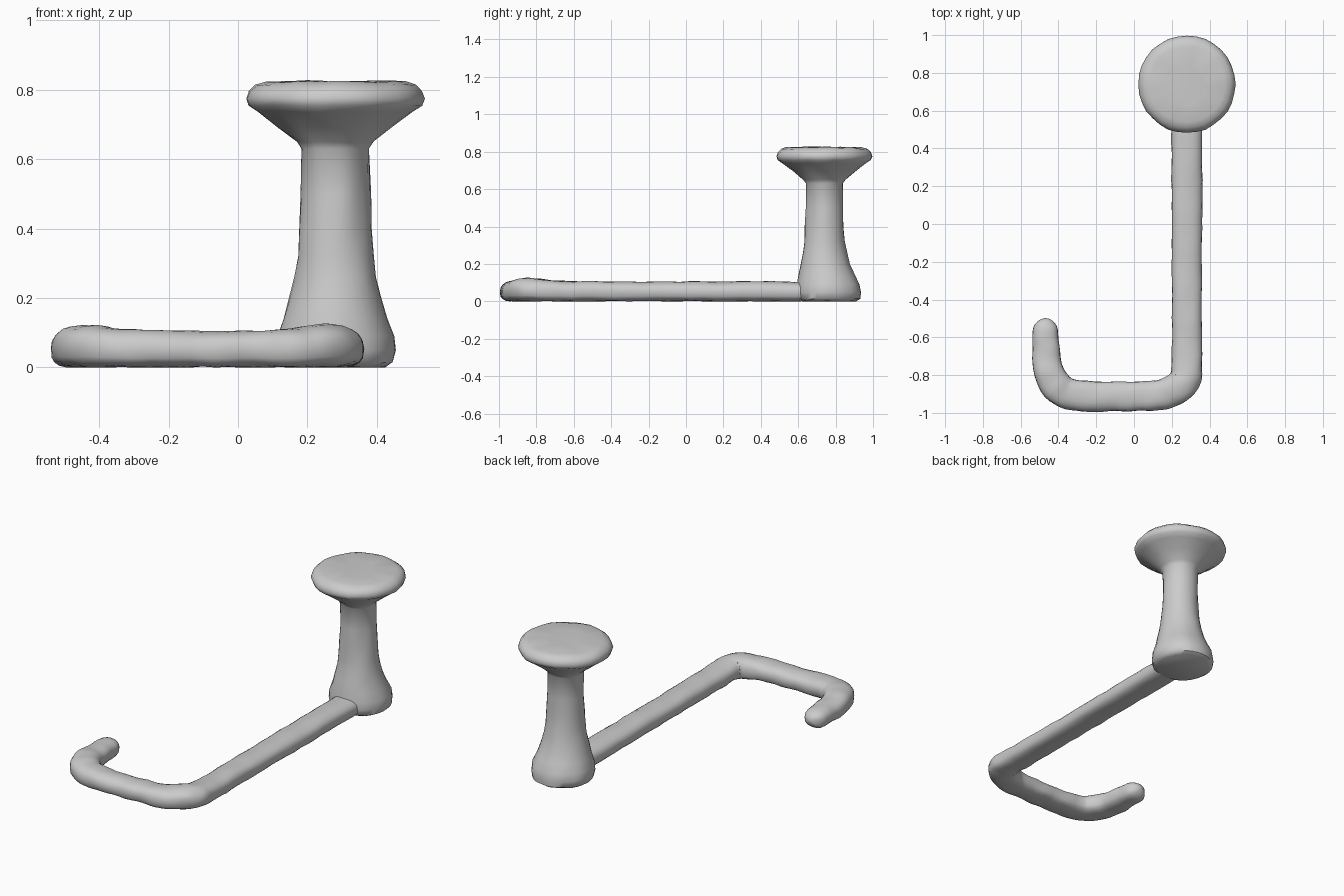
import bpy, bmesh, math
from mathutils import Vector, noise

if "Cube" in bpy.data.objects:
    bpy.data.objects.remove(bpy.data.objects["Cube"])

grey = bpy.data.materials.new("plain grey")
grey.use_nodes = True
grey.diffuse_color = (0.6, 0.6, 0.6, 1)
grey.node_tree.nodes["Principled BSDF"].inputs["Base Color"].default_value = (0.6, 0.6, 0.6, 1)


def loft(name, rings, wobble):
    """Skin closed rings of points, cap both ends and add slight hand-made unevenness."""
    bm = bmesh.new()
    loops = [[bm.verts.new(p) for p in ring] for ring in rings]
    for a, b in zip(loops, loops[1:]):
        for i in range(len(a)):
            j = (i + 1) % len(a)
            bm.faces.new((a[i], a[j], b[j], b[i]))
    bm.faces.new(loops[0][::-1])
    bm.faces.new(loops[-1])
    bmesh.ops.recalc_face_normals(bm, faces=bm.faces)
    bm.normal_update()
    for v in bm.verts:
        v.co += v.normal * wobble * noise.noise(v.co * 14)
        v.co.z = max(v.co.z, 0)
    mesh = bpy.data.meshes.new(name)
    bm.to_mesh(mesh)
    bm.free()
    mesh.materials.append(grey)
    obj = bpy.data.objects.new(name, mesh)
    bpy.context.collection.objects.link(obj)
    bpy.ops.object.select_all(action="DESELECT")
    obj.select_set(True)
    bpy.context.view_layer.objects.active = obj
    bpy.ops.object.shade_smooth_by_angle(angle=math.radians(50))


def smooth_path(points, steps):
    """Catmull-Rom interpolation through the control points."""
    pts = [Vector(p) for p in points]
    pts = [2 * pts[0] - pts[1]] + pts + [2 * pts[-1] - pts[-2]]
    out = []
    for a, b, c, d in zip(pts, pts[1:], pts[2:], pts[3:]):
        for k in range(steps):
            t = k / steps
            out.append(0.5 * (2 * b + (c - a) * t + (2 * a - 5 * b + 4 * c - d) * t ** 2
                              + (3 * b - a - 3 * c + d) * t ** 3))
    return out + [pts[-2]]


# Post: flared foot, slim shaft and mushroom knob; rows are radius, height, y centre
profile = [(0.145, 0, 0.765), (0.168, 0.015, 0.765), (0.174, 0.05, 0.762), (0.168, 0.09, 0.76),
           (0.15, 0.14, 0.752), (0.132, 0.2, 0.745), (0.118, 0.26, 0.743), (0.109, 0.32, 0.74),
           (0.102, 0.4, 0.74), (0.1, 0.5, 0.74), (0.099, 0.63, 0.74), (0.113, 0.65, 0.74),
           (0.165, 0.693, 0.74), (0.222, 0.737, 0.74), (0.25, 0.755, 0.74), (0.258, 0.775, 0.74),
           (0.25, 0.797, 0.74), (0.23, 0.814, 0.74), (0.2, 0.822, 0.74), (0.1, 0.825, 0.74)]
sides = 32
angles = [2 * math.pi * i / sides for i in range(sides)]
loft("knob_post", [[(0.28 + r * math.cos(a), y + r * math.sin(a), z) for a in angles]
                   for r, z, y in profile], 0.006)

# Hooked arm: rows are x, y, half width
path = [(-0.47, -0.565, 0.066), (-0.467, -0.65, 0.073), (-0.455, -0.77, 0.08), (-0.395, -0.875, 0.083),
        (-0.3, -0.908, 0.081), (-0.1, -0.914, 0.078), (0.1, -0.908, 0.079), (0.195, -0.885, 0.083),
        (0.258, -0.84, 0.085), (0.28, -0.76, 0.082), (0.28, -0.5, 0.08), (0.28, -0.1, 0.08),
        (0.28, 0.3, 0.082), (0.28, 0.72, 0.082)]
samples = smooth_path(path, 6)
rings = []


def arm_ring(centre, side, half, height, middle):
    """Rounded cross-section with a flattened underside."""
    ring = []
    for i in range(20):
        a = 2 * math.pi * i / 20
        c, s = math.cos(a), math.sin(a)
        p = 0.85 if s > 0 else 0.6
        z = middle + height / 2 * math.copysign(abs(s) ** p, s)
        ring.append((*(centre + side * half * math.copysign(abs(c) ** 0.85, c)), z))
    return ring


for i, s in enumerate(samples):
    tangent = (samples[min(i + 1, len(samples) - 1)] - samples[max(i - 1, 0)]).xy.normalized()
    side = Vector((-tangent.y, tangent.x))
    # The bends stand a little taller than the straights
    bend = max(math.exp(-((s.xy - Vector(b)).length / 0.13) ** 2)
               for b in ((-0.42, -0.82), (0.26, -0.85)))
    height = 0.106 + 0.016 * bend
    if i == 0:
        # Rounded tip
        for k in range(5):
            u = 1.5 * (1 - k / 5)
            rings.append(arm_ring(s.xy - tangent * s.z * math.sin(u), side,
                                  s.z * math.cos(u), height * math.cos(u), height / 2))
    rings.append(arm_ring(s.xy, side, s.z, height, height / 2))
loft("hooked_arm", rings, 0.006)
